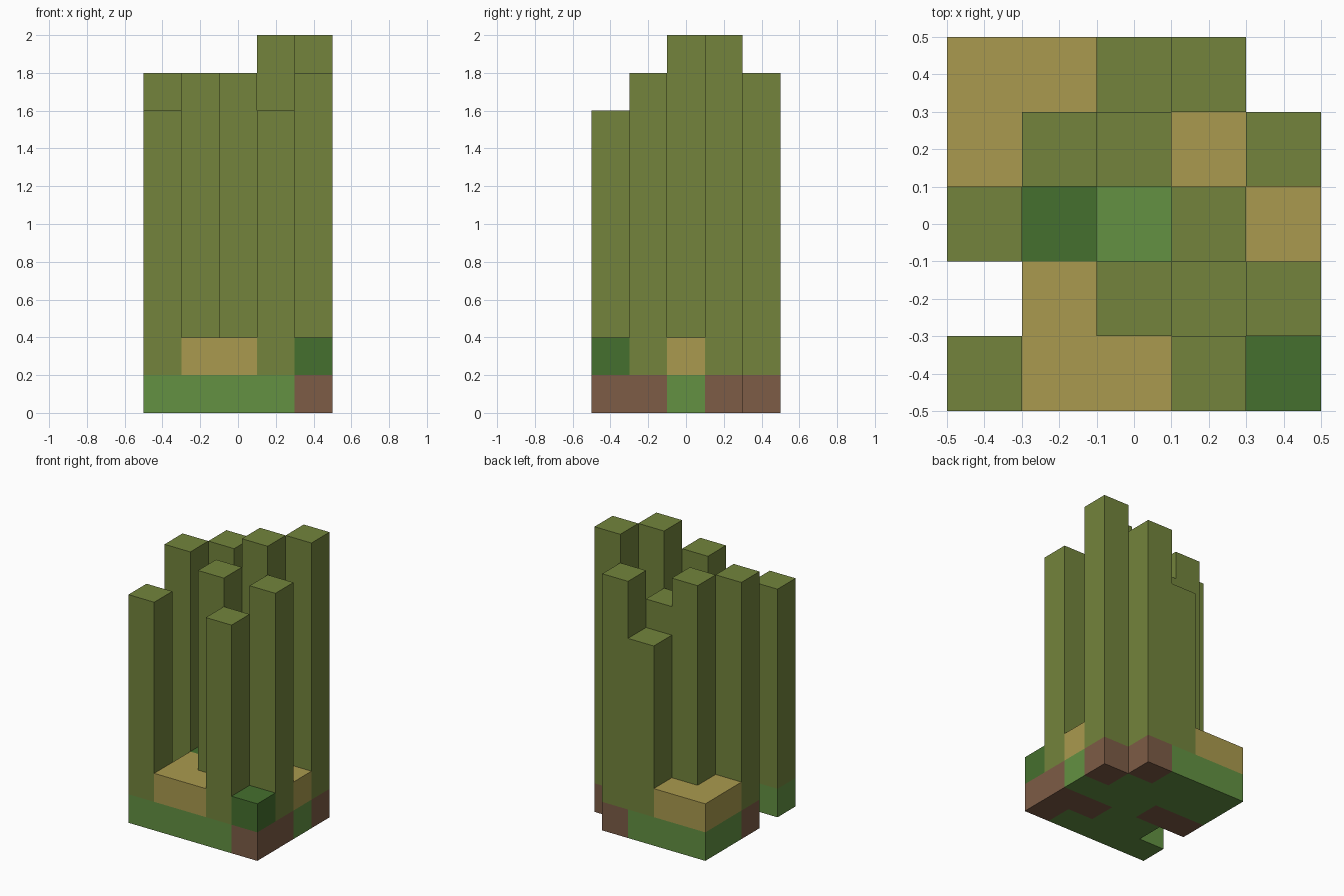
import bpy, bmesh
from mathutils import Vector

CELL = 0.2

# Remove the default cube
cube = bpy.data.objects.get("Cube")
if cube:
    bpy.data.objects.remove(cube, do_unlink=True)


def linear(c):
    c /= 255
    return c / 12.92 if c <= 0.04045 else ((c + 0.055) / 1.055) ** 2.4


def material(name, rgb):
    mat = bpy.data.materials.new(name)
    mat.use_nodes = True
    color = [linear(c) for c in rgb] + [1.0]
    mat.diffuse_color = color
    bsdf = mat.node_tree.nodes["Principled BSDF"]
    bsdf.inputs["Base Color"].default_value = color
    bsdf.inputs["Roughness"].default_value = 0.9
    return mat


MATERIALS = {
    "grass_base": material("grass green", (99, 145, 66)),
    "soil_base": material("soil brown", (125, 92, 70)),
    "straw_blocks": material("straw tan", (170, 154, 78)),
    "leaf_blocks": material("dark leaf green", (69, 112, 46)),
    "pillars": material("olive green", (115, 132, 60)),
}

# Bottom layer, front row first: g grass, s soil, dot empty
BASE = ["ggggs".replace(" ", ""), ".ggss", "ssggg", "ggggs", "gggs."]
# Upper layer: p pillar, t straw, d leaf, dot nothing
UPPER = ["pttpd", ".tppp", "pd.pt", "tpptp", "ttpp."]
# Pillar tops in cells, in reading order of the p marks
TOPS = iter([8, 8, 9, 7, 9, 9, 10, 9, 8, 10, 7, 9])
PARTS = {"g": "grass_base", "s": "soil_base", "t": "straw_blocks",
         "d": "leaf_blocks", "p": "pillars"}

# Fill the block grid
blocks = {}
for y in range(5):
    for x in range(5):
        low, high = BASE[y][x], UPPER[y][x]
        if low != ".":
            blocks[x, y, 0] = PARTS[low]
        if high != ".":
            top = next(TOPS) if high == "p" else 2
            for z in range(1, top):
                blocks[x, y, z] = PARTS[high]


def build_part(name):
    """Make one mesh from the outward faces of every block of a part."""
    bm = bmesh.new()
    for cell, part in blocks.items():
        if part != name:
            continue
        centre = Vector((cell[0] - 2, cell[1] - 2, cell[2] + 0.5)) * CELL
        for axis in range(3):
            for sign in (-1, 1):
                near = list(cell)
                near[axis] += sign
                if tuple(near) in blocks:
                    continue
                n, u = Vector((0, 0, 0)), Vector((0, 0, 0))
                n[axis] = sign
                u[(axis + 1) % 3] = 1
                v = n.cross(u)
                corners = [n - u - v, n + u - v, n + u + v, n - u + v]
                bm.faces.new([bm.verts.new(centre + c * CELL / 2) for c in corners])
    # Weld the blocks and merge flat areas
    bmesh.ops.remove_doubles(bm, verts=bm.verts[:], dist=0.001)
    bmesh.ops.dissolve_limit(bm, angle_limit=0.01, verts=bm.verts[:], edges=bm.edges[:])
    mesh = bpy.data.meshes.new(name)
    bm.to_mesh(mesh)
    bm.free()
    mesh.materials.append(MATERIALS[name])
    bpy.context.collection.objects.link(bpy.data.objects.new(name, mesh))


for part_name in MATERIALS:
    build_part(part_name)
